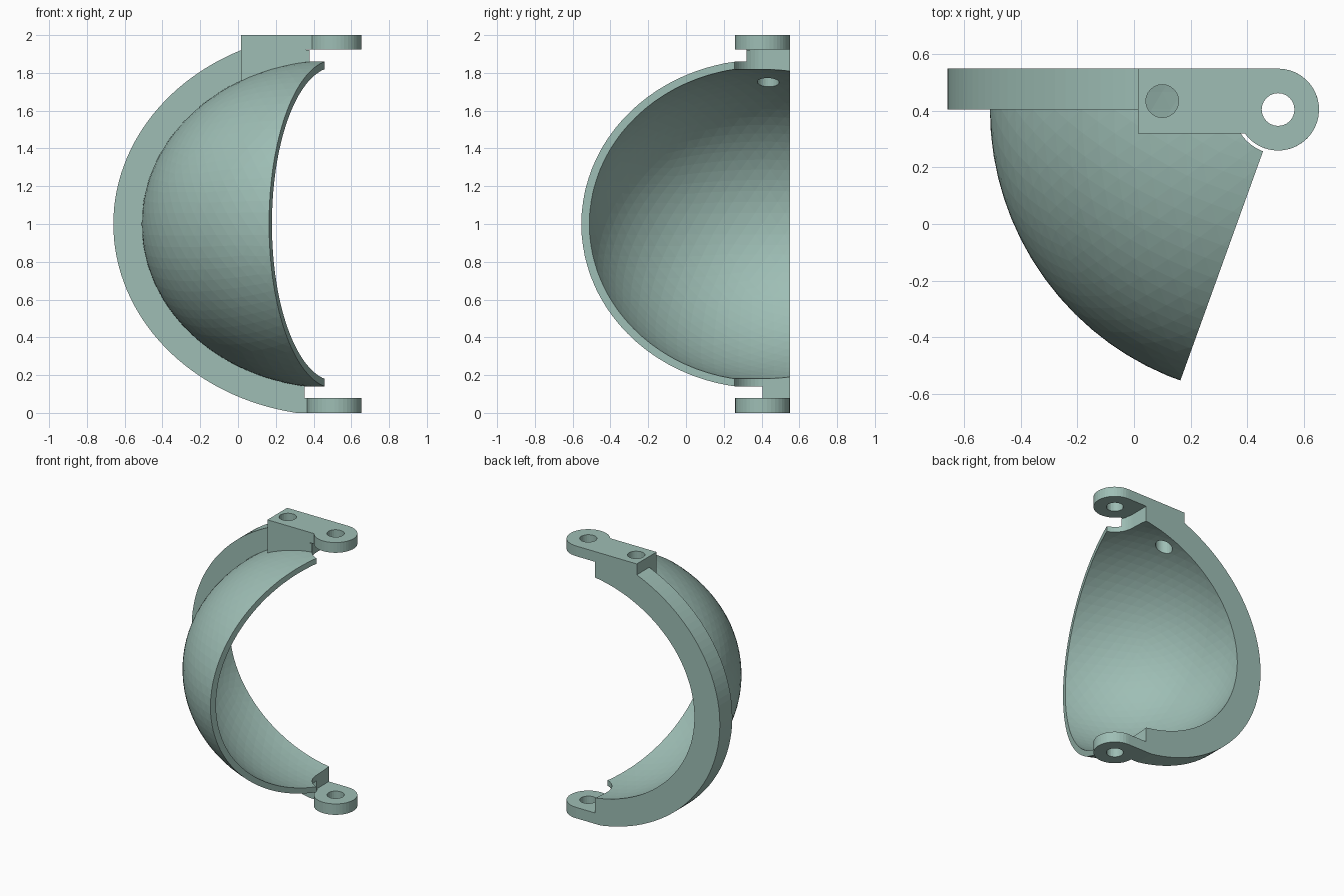
import bpy, bmesh, math
from mathutils import Matrix, Vector

if "Cube" in bpy.data.objects:
    bpy.data.objects.remove(bpy.data.objects["Cube"], do_unlink=True)

PX, PY, MID = 0.51, 0.405, 1.0      # hinge axis and mid height
BACK = 0.55                         # rear plane of the rim

mat = bpy.data.materials.new("sage_green")
mat.use_nodes = True
colour = (0.342, 0.515, 0.462, 1)
mat.diffuse_color = colour
mat.node_tree.nodes["Principled BSDF"].inputs["Base Color"].default_value = colour


def make(name, bm):
    bmesh.ops.recalc_face_normals(bm, faces=bm.faces)
    me = bpy.data.meshes.new(name)
    bm.to_mesh(me)
    bm.free()
    me.materials.append(mat)
    ob = bpy.data.objects.new(name, me)
    bpy.context.collection.objects.link(ob)
    return ob


def prism(name, points, low, high, upright=False):
    """Extrude an outline along z, or an x-z outline along y."""
    bm = bmesh.new()
    place = (lambda a, b: (a, low, b)) if upright else (lambda a, b: (a, b, low))
    face = bm.faces.new([bm.verts.new(place(a, b)) for a, b in points])
    new = bmesh.ops.extrude_face_region(bm, geom=[face])["geom"]
    step = Vector((0, high - low, 0)) if upright else Vector((0, 0, high - low))
    bmesh.ops.translate(bm, vec=step, verts=[v for v in new if isinstance(v, bmesh.types.BMVert)])
    return make(name, bm)


def ellipsoid(name, wide, tall):
    bm = bmesh.new()
    bmesh.ops.create_icosphere(bm, subdivisions=5, radius=1)
    size = Matrix.Diagonal((wide, wide, tall, 1))
    bmesh.ops.transform(bm, matrix=Matrix.Translation((PX, PY, MID)) @ size, verts=bm.verts)
    return make(name, bm)


def arc(x, y, r, start, end, n):
    angles = [math.radians(start + (end - start) * i / n) for i in range(n + 1)]
    return [(x + r * math.cos(a), y + r * math.sin(a)) for a in angles]


def combine(target, tool, operation):
    mod = target.modifiers.new("combine", "BOOLEAN")
    mod.operation, mod.solver, mod.object = operation, "EXACT", tool
    bpy.context.view_layer.objects.active = target
    bpy.ops.object.modifier_apply(modifier=mod.name)
    bpy.data.objects.remove(tool, do_unlink=True)


# Bowl: outer ellipsoid trimmed to a wedge that meets at the hinge axis
body = ellipsoid("hinged_half_shell", 1.02, 0.87)
wedge = [(PX, PY), (PX - 0.44, PY - 1.22), (-1, PY - 1.22), (-1, 0.5), (PX, 0.5)]
combine(body, prism("wedge", wedge, -0.2, 2.2), "INTERSECT")

# Flat rim: half ellipse with levelled ends
rim = [(PX + 1.17 * math.cos(a), MID + max(-1, min(1, 1.015 * math.sin(a))))
       for a in [math.pi * (0.5 + i / 72) for i in range(73)]]
combine(body, prism("rim", rim, PY, BACK, upright=True), "UNION")

# Mounting block on top of the shell
block = [(0.015, 0.32), (0.45, 0.32), (0.45, BACK), (0.015, BACK)]
combine(body, prism("block", block, 1.6, 1.96), "UNION")

# Hollow inside and clearance around the hinge
combine(body, ellipsoid("hollow", 0.975, 0.83), "DIFFERENCE")
clearance = arc(PX, PY, 0.157, 180, 360, 24) + [(0.67, 0.6), (PX - 0.157, 0.6)]
combine(body, prism("clearance", clearance, 0.08, 1.925), "DIFFERENCE")
combine(body, prism("end_trim", [(0.36, 0), (0.8, 0), (0.8, 0.7), (0.36, 0.7)], 1.92, 2.1), "DIFFERENCE")
combine(body, prism("foot_trim", [(0.34, 0), (0.8, 0), (0.8, 0.7), (0.34, 0.7)], -0.1, 0.08), "DIFFERENCE")

# Hinge lugs with rounded ends
top_lug = arc(PX, PY, 0.145, 216, 450, 28) + [(0.015, BACK), (0.015, 0.32)]
combine(body, prism("top_lug", top_lug, 1.925, 2.0), "UNION")
low_lug = arc(PX, PY, 0.145, 180, 450, 30) + [(0.33, BACK), (0.33, PY)]
combine(body, prism("bottom_lug", low_lug, 0.0, 0.08), "UNION")

# Pin holes through the lugs, and the screw hole through the block
for x, y, low, high in ((PX, PY, -0.1, 2.1), (0.1, 0.435, 1.5, 2.1)):
    hole = arc(x, y, 0.058, 0, 345, 23)
    combine(body, prism("hole", hole, low, high), "DIFFERENCE")
